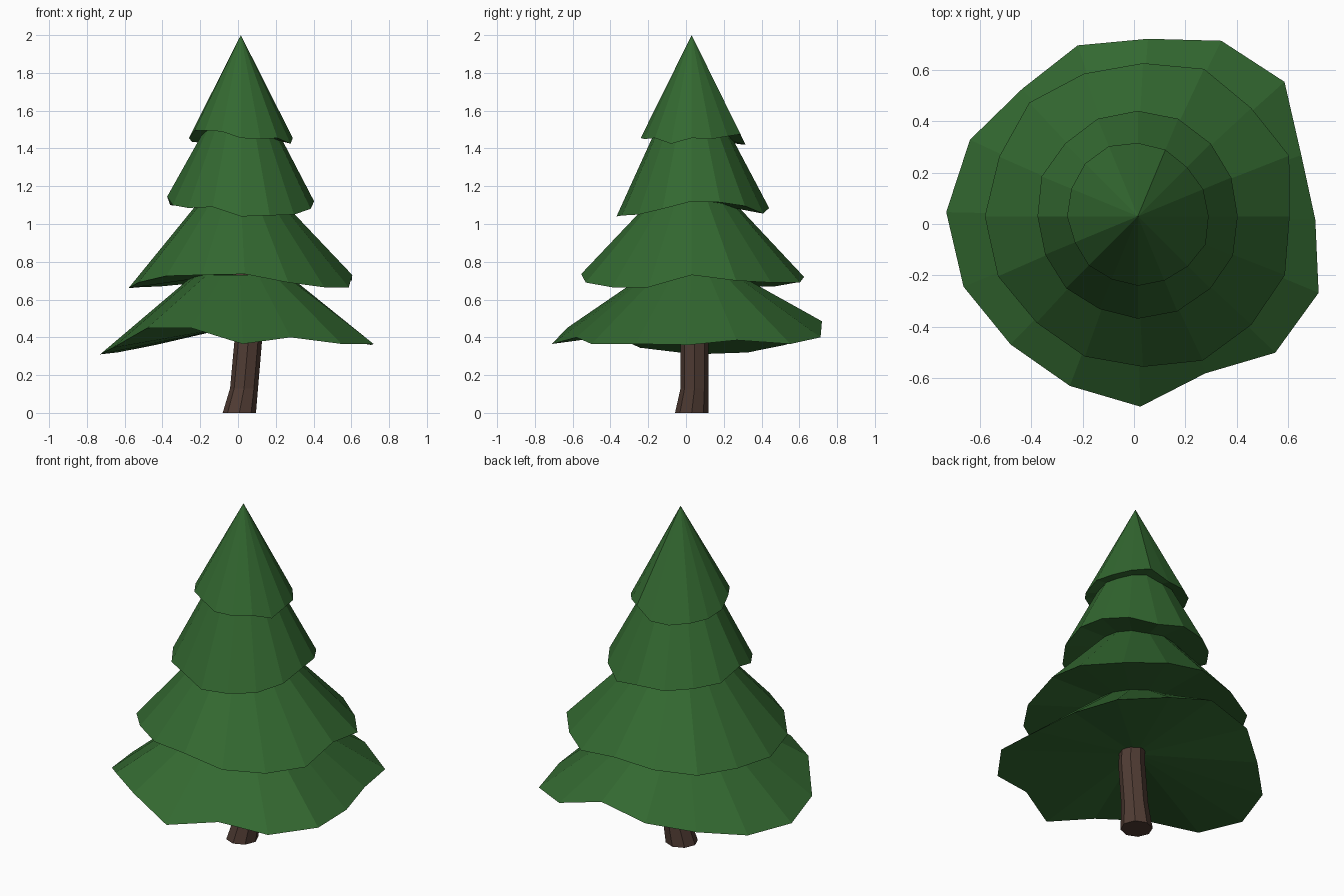
import bpy, bmesh
from math import cos, sin, pi, radians

if "Cube" in bpy.data.objects:
    bpy.data.objects.remove(bpy.data.objects["Cube"])

CX, CY, N = 0.015, 0.03, 16


def material(name, rgb):
    m = bpy.data.materials.new(name)
    m.diffuse_color = (*rgb, 1)
    m.use_nodes = True
    m.node_tree.nodes["Principled BSDF"].inputs["Base Color"].default_value = m.diffuse_color
    return m


def finish(name, bm, mat):
    bmesh.ops.recalc_face_normals(bm, faces=bm.faces)
    me = bpy.data.meshes.new(name)
    bm.to_mesh(me)
    bm.free()
    me.materials.append(mat)
    bpy.context.collection.objects.link(bpy.data.objects.new(name, me))


def bridge(bm, a, b):
    n = len(a)
    for i in range(n):
        bm.faces.new((a[i], a[(i + 1) % n], b[(i + 1) % n], b[i]))


def tier(name, radii, heights, top_z, top_r, cx=CX, twist=0, hollow=0.04):
    """Ragged-rimmed cone or frustum with a slightly hollow closed underside."""
    bm = bmesh.new()
    angles = [2 * pi * i / N + radians(twist) for i in range(N)]
    dirs = [(cos(a), sin(a)) for a in angles]
    rim = [bm.verts.new((cx + r * c, CY + r * s, z))
           for (c, s), r, z in zip(dirs, radii, heights)]
    if top_r:
        top = [bm.verts.new((CX + top_r * c, CY + top_r * s, top_z)) for c, s in dirs]
        bridge(bm, rim, top)
        bm.faces.new(top)
    else:
        tip = bm.verts.new((CX, CY, top_z))
        for i in range(N):
            bm.faces.new((rim[i], rim[(i + 1) % N], tip))
    mid = bm.verts.new((CX, CY, sum(heights) / N + hollow))
    for i in range(N):
        bm.faces.new((rim[(i + 1) % N], rim[i], mid))
    finish(name, bm, green)


green = material("needles", (0.033, 0.14, 0.03))
brown = material("bark", (0.08, 0.045, 0.034))

# Branch tiers: rim radii and rim heights going round from +x
tier("bottom_branches",
     [.665, .655, .755, .745, .69, .713, .686, .74, .77, .754, .72, .72, .74, .655, .735, .74],
     [.36, .385, .365, .40, .485, .42, .36, .32, .31, .345, .45, .45, .365, .40, .365, .365],
     0.73, 0.25, cx=0.04, twist=-1.2, hollow=0.08)
tier("lower_branches",
     [.57, .615, .595, .62, .595, .60, .625, .605, .615, .61, .585, .59, .585, .607, .596, .597],
     [.73, .70, .69, .69, .72, .69, .67, .665, .66, .69, .725, .73, .735, .69, .665, .665],
     1.12, 0.22, cx=0.035, hollow=0.05)
tier("upper_branches",
     [.388, .393, .40, .41, .41, .41, .40, .405, .39, .39, .395, .39, .398, .40, .398, .40],
     [1.12, 1.115, 1.095, 1.055, 1.085, 1.08, 1.09, 1.10, 1.145, 1.10, 1.085, 1.09,
      1.04, 1.045, 1.05, 1.08],
     1.52, 0.18)
tier("top_branches",
     [.275, .275, .27, .28, .285, .295, .29, .28, .275, .265, .27, .265, .27, .27, .275, .285],
     [1.455, 1.45, 1.465, 1.475, 1.42, 1.42, 1.43, 1.435, 1.455, 1.495, 1.495, 1.49,
      1.455, 1.45, 1.455, 1.425],
     2.0, 0)

# Crooked eight-sided trunk: x, y, z, radius per ring
bm = bmesh.new()
rings = []
for x, y, z, r in [(.007, .03, 0, .088), (.032, .045, .13, .074),
                   (.054, .045, .38, .073), (.03, .035, .78, .06)]:
    rings.append([bm.verts.new((x + r * cos(pi * i / 4), y + r * sin(pi * i / 4), z))
                  for i in range(8)])
for a, b in zip(rings, rings[1:]):
    bridge(bm, a, b)
bm.faces.new(rings[0])
bm.faces.new(rings[-1])
finish("trunk", bm, brown)
